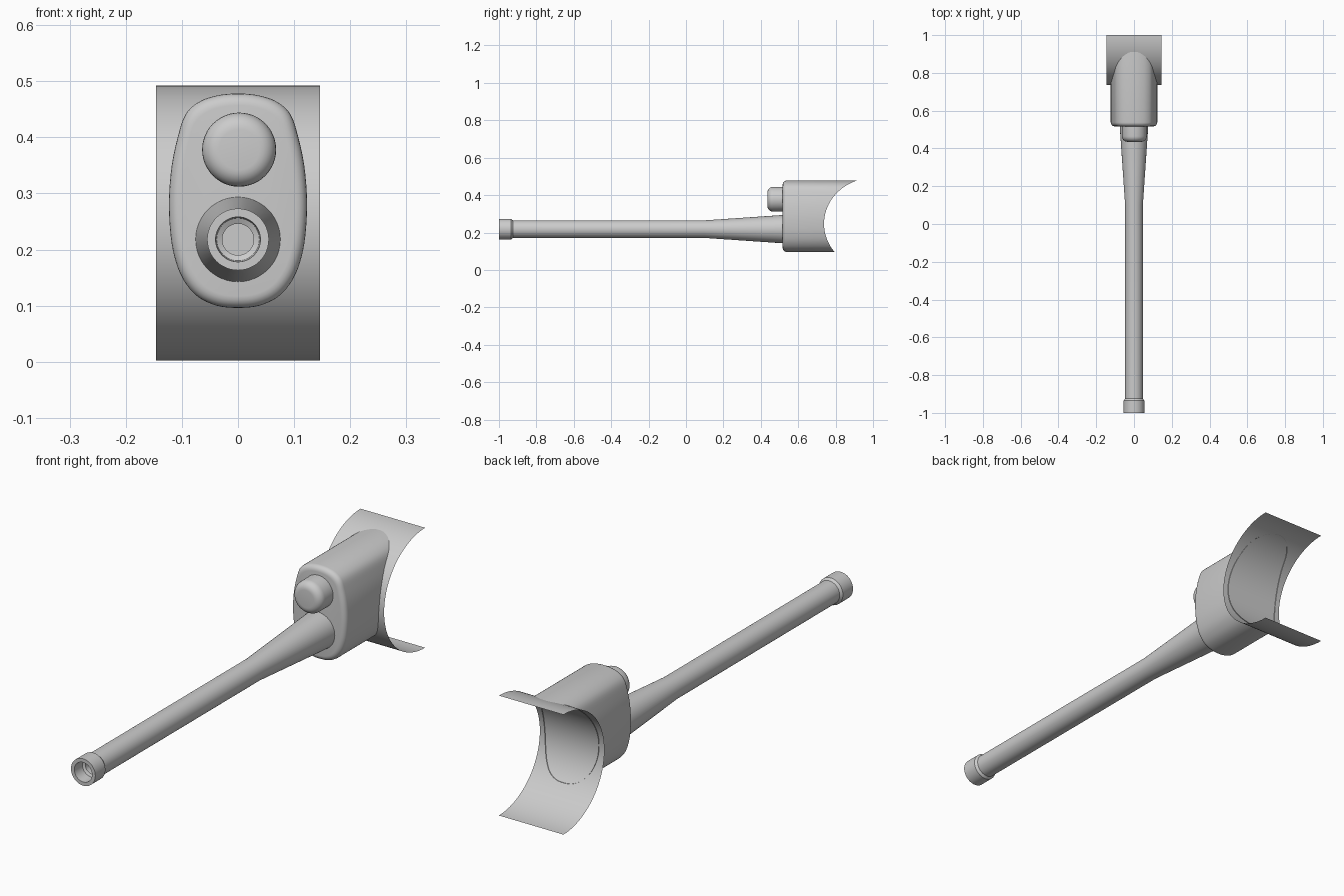
import bpy, bmesh, math

if "Cube" in bpy.data.objects:
    bpy.data.objects.remove(bpy.data.objects["Cube"])

grey = bpy.data.materials.new("plain grey")
grey.diffuse_color = (0.6, 0.6, 0.6, 1)
grey.use_nodes = True
grey.node_tree.nodes["Principled BSDF"].inputs["Base Color"].default_value = grey.diffuse_color

# shared shield curve: half ellipse around the x direction
SHELL_Z, SHELL_RY, SHELL_RZ = 0.247, 0.265, 0.245


def shell_y(z):
    t = (z - SHELL_Z) / SHELL_RZ
    return 1 - SHELL_RY * math.sqrt(max(0, 1 - t * t))


def finish(name, bm, angle=32):
    bmesh.ops.remove_doubles(bm, verts=bm.verts, dist=1e-5)
    bmesh.ops.recalc_face_normals(bm, faces=bm.faces)
    me = bpy.data.meshes.new(name)
    bm.to_mesh(me)
    bm.free()
    ob = bpy.data.objects.new(name, me)
    bpy.context.collection.objects.link(ob)
    me.materials.append(grey)
    bpy.ops.object.select_all(action='DESELECT')
    ob.select_set(True)
    bpy.context.view_layer.objects.active = ob
    bpy.ops.object.shade_smooth_by_angle(angle=math.radians(angle))
    return ob


def bridge(bm, rings):
    for a, b in zip(rings, rings[1:]):
        n = len(a)
        for i in range(n):
            j = (i + 1) % n
            bm.faces.new((a[i], a[j], b[j], b[i]))


def turned(name, profile, cx, cz, n=48, cap_end=False):
    """Turn (y, radius) points around an axis along y."""
    bm = bmesh.new()
    rings = [[bm.verts.new((cx + r * math.cos(2 * math.pi * i / n), y,
                            cz + r * math.sin(2 * math.pi * i / n)))
              for i in range(n)] for y, r in profile]
    bridge(bm, rings)
    if cap_end:
        bm.faces.new(rings[-1])
    return finish(name, bm)


# curved shield sheet
bm = bmesh.new()
N = 48
pts = [(1 - SHELL_RY * math.sin(math.pi * i / N),
        SHELL_Z - SHELL_RZ * math.cos(math.pi * i / N)) for i in range(N + 1)]
left = [bm.verts.new((-0.146, y, z)) for y, z in pts]
right = [bm.verts.new((0.146, y, z)) for y, z in pts]
for i in range(N):
    bm.faces.new((left[i], right[i], right[i + 1], left[i + 1]))
# front faces outward
ob = finish("curved_shield", bm)
if ob.data.polygons[N // 2].normal.y > 0:
    ob.data.flip_normals()

# housing: half outline mirrored and smoothed, with a rounded front edge
half = [(0, .478), (.035, .475), (.068, .464), (.093, .442), (.107, .402),
        (.118, .35), (.123, .29), (.121, .235), (.114, .19), (.099, .149),
        (.073, .117), (.038, .1), (0, .096)]
outline = half + [(-x, z) for x, z in half[-2:0:-1]]


def catmull(points, steps):
    out, n = [], len(points)
    for i in range(n):
        p = [points[(i + k) % n] for k in (-1, 0, 1, 2)]
        for s in range(steps):
            t = s / steps
            out.append(tuple(0.5 * (2 * b + (c - a) * t + (2 * a - 5 * b + 4 * c - d) * t * t
                                    + (3 * b - a - 3 * c + d) * t ** 3)
                             for a, b, c, d in zip(*p)))
    return out


outline = catmull(outline, 4)
MID, HX, HZ, R = 0.287, 0.123, 0.191, 0.021
bm = bmesh.new()
rings = []
for k in range(6):
    a = k / 5 * math.pi / 2
    inset, y = R * (1 - math.sin(a)), 0.517 + R * (1 - math.cos(a))
    rings.append([bm.verts.new((x * (1 - inset / HX), y, MID + (z - MID) * (1 - inset / HZ)))
                  for x, z in outline])
rings.append([bm.verts.new((x, shell_y(z) + 0.003, z)) for x, z in outline])
bridge(bm, rings)
bm.faces.new(rings[0])
finish("housing", bm)

# gun tube with flared base, muzzle collar and hollow bore
turned("barrel", [(0.53, .076), (0.517, .0755), (0.1, .047), (-0.925, .047),
                  (-0.935, .055), (-1, .055), (-1, .04), (-0.95, .038),
                  (-0.945, .028), (-0.90, .028)], 0, 0.218, cap_end=True)

# round sight knob above the barrel
E = 0.03
knob = [(0.53, .066)] + [(0.435 + E * (1 - math.cos(a)), .066 - E * (1 - math.sin(a)))
                         for a in [math.pi / 2 * (1 - k / 6) for k in range(7)]]
turned("sight_knob", knob, 0.002, 0.378, cap_end=True)
